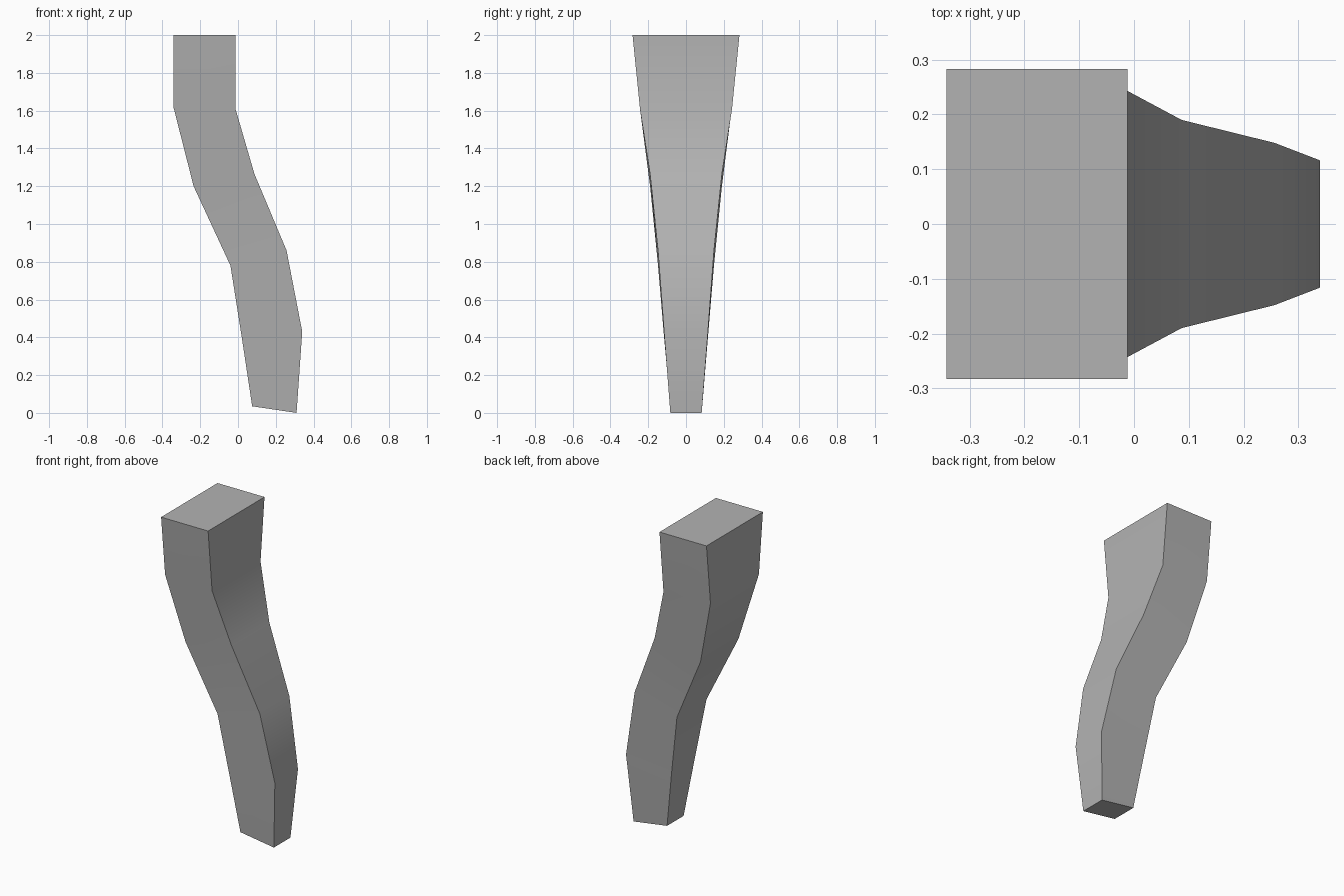
import bpy
import bmesh
import math

cube = bpy.data.objects.get("Cube")
if cube:
    bpy.data.objects.remove(cube, do_unlink=True)

# Plain grey material
grey = bpy.data.materials.new("plain_grey")
grey.use_nodes = True
colour = (0.45, 0.45, 0.45, 1)
grey.diffuse_color = colour
grey.node_tree.nodes["Principled BSDF"].inputs["Base Color"].default_value = colour

# Cross-sections from foot to top: inner x, inner z, outer x, outer z, half depth
sections = [
    (0.075, 0.035, 0.31, 0.0, 0.083),
    (0.02, 0.40, 0.34, 0.43, 0.116),
    (-0.04, 0.78, 0.257, 0.86, 0.148),
    (-0.235, 1.20, 0.087, 1.265, 0.19),
    (-0.342, 1.62, -0.012, 1.605, 0.243),
    (-0.342, 2.0, -0.012, 2.0, 0.283),
]

# Tapered, curved leg lofted through the sections
bm = bmesh.new()
rings = []
for xa, za, xb, zb, d in sections:
    corners = [(xa, -d, za), (xb, -d, zb), (xb, d, zb), (xa, d, za)]
    rings.append([bm.verts.new(c) for c in corners])
for low, high in zip(rings, rings[1:]):
    for i in range(4):
        j = (i + 1) % 4
        bm.faces.new((low[i], low[j], high[j], high[i]))
bm.faces.new(rings[0][::-1])
bm.faces.new(rings[-1])
bmesh.ops.recalc_face_normals(bm, faces=bm.faces)

mesh = bpy.data.meshes.new("curved_leg")
bm.to_mesh(mesh)
bm.free()
mesh.materials.append(grey)
leg = bpy.data.objects.new("curved_leg", mesh)
bpy.context.collection.objects.link(leg)

# Soft bends, sharp corners
bpy.ops.object.select_all(action='DESELECT')
leg.select_set(True)
bpy.context.view_layer.objects.active = leg
bpy.ops.object.shade_smooth_by_angle(angle=math.radians(35))
